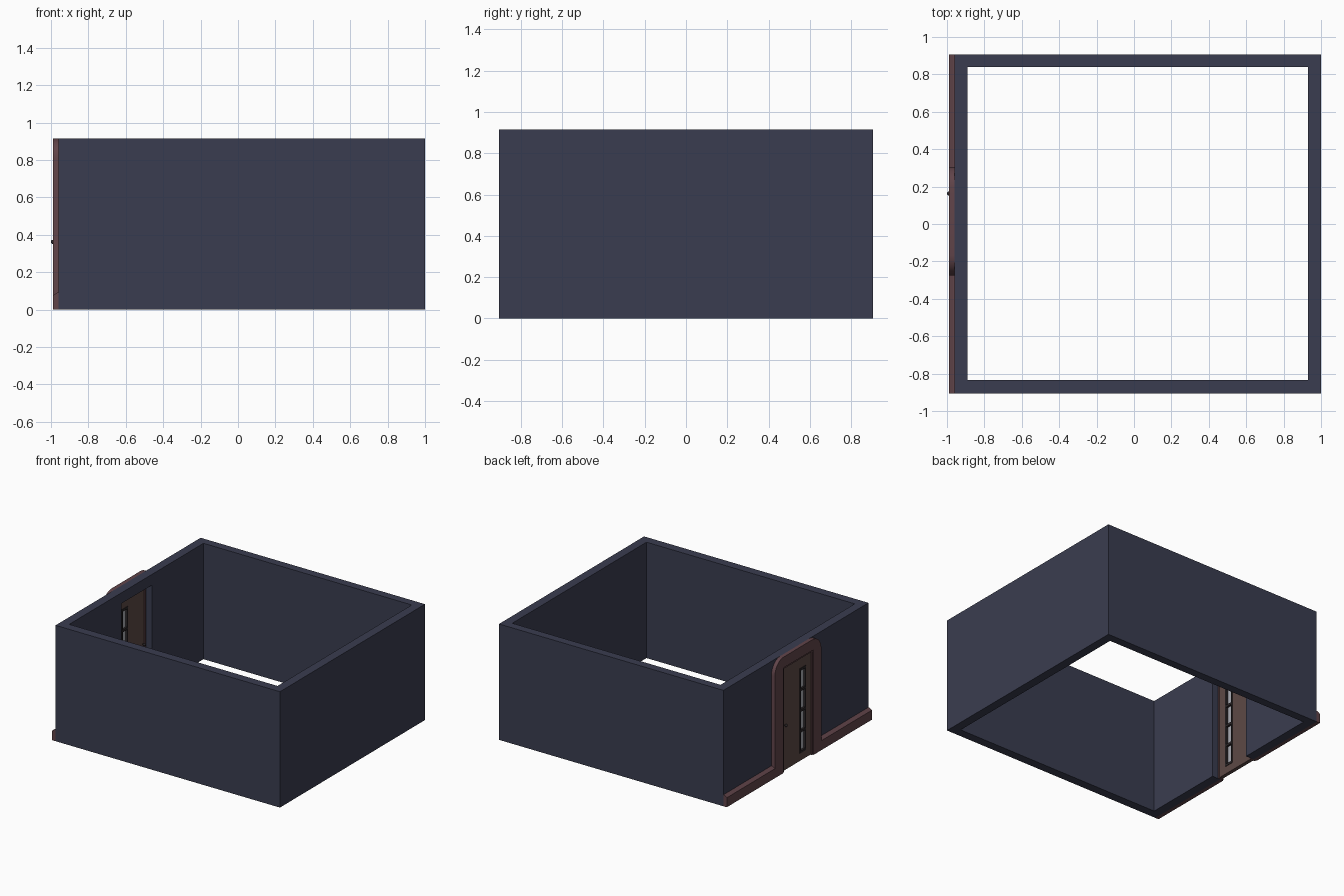
import bpy, bmesh, math
from mathutils import Matrix

if "Cube" in bpy.data.objects:
    bpy.data.objects.remove(bpy.data.objects["Cube"])


def material(name, rgb):
    m = bpy.data.materials.new(name)
    m.diffuse_color = (*rgb, 1)
    m.use_nodes = True
    m.node_tree.nodes["Principled BSDF"].inputs["Base Color"].default_value = m.diffuse_color
    return m


WALL = material("slate_paint", (0.042, 0.046, 0.08))
TRIM = material("plum_trim", (0.12, 0.058, 0.068))
DOOR = material("brown_door", (0.11, 0.066, 0.06))
DARK = material("dark_metal", (0.025, 0.02, 0.022))
GLASS = material("pane_glass", (0.42, 0.43, 0.47))


def finish(name, bm, mat, bevel=0):
    bmesh.ops.recalc_face_normals(bm, faces=bm.faces)
    me = bpy.data.meshes.new(name)
    bm.to_mesh(me)
    bm.free()
    ob = bpy.data.objects.new(name, me)
    bpy.context.collection.objects.link(ob)
    me.materials.append(mat)
    if bevel:
        mod = ob.modifiers.new("bevel", "BEVEL")
        mod.width, mod.segments = bevel, 1
        mod.limit_method, mod.angle_limit = "ANGLE", math.radians(40)
    return ob


def prism(name, pts, x0, x1, mat, bevel=0):
    """Extrude a (y, z) outline from x0 to x1."""
    bm = bmesh.new()
    f = bm.faces.new([bm.verts.new((x0, y, z)) for y, z in pts])
    new = bmesh.ops.extrude_face_region(bm, geom=[f])["geom"]
    bmesh.ops.translate(bm, vec=(x1 - x0, 0, 0),
                        verts=[v for v in new if isinstance(v, bmesh.types.BMVert)])
    return finish(name, bm, mat, bevel)


def box(name, x, y, z, mat, bevel=0):
    return prism(name, [(y[0], z[0]), (y[1], z[0]), (y[1], z[1]), (y[0], z[1])],
                 x[0], x[1], mat, bevel)


H = 0.915
Y0, Y1, ZT = -0.18, 0.195, 0.83      # door opening
XW = -0.96                           # outer face of the door wall

# Four walls as one open shell, door opening and room cut out
walls = box("walls", (XW, 1.0), (-0.905, 0.905), (0, H), WALL)
room = box("room_cutter", (-0.89, 0.93), (-0.835, 0.84), (-0.1, 1.1), WALL)
hole = box("door_cutter", (-1.1, -0.8), (Y0, Y1), (-0.1, ZT), WALL)
for cutter in (room, hole):
    mod = walls.modifiers.new("cut", "BOOLEAN")
    mod.operation, mod.solver, mod.object = "DIFFERENCE", "EXACT", cutter
    cutter.hide_render = True
    cutter.hide_set(True)

# Door surround with rounded upper corners
A0, A1, R = -0.275, 0.305, 0.11
outline = [(Y1, 0), (A1, 0)]
for cy, start in ((A1 - R, 0), (A0 + R, 90)):
    for i in range(9):
        a = math.radians(start + 90 * i / 8)
        outline.append((cy + R * math.cos(a), H - R + R * math.sin(a)))
outline += [(A0, 0), (Y0, 0), (Y0, ZT), (Y1, ZT)]
surround = prism("door_surround", outline, -0.99, XW, TRIM)
bpy.context.view_layer.objects.active = surround
surround.select_set(True)
bpy.ops.object.shade_smooth_by_angle(angle=math.radians(30))

# Skirting on both sides of the door, with a sloped top edge
skirt = [(XW, 0), (-0.99, 0), (-0.99, 0.075), (-0.968, 0.09), (XW, 0.09)]
for side, a, b in (("front", -0.905, A0), ("back", A1, 0.905)):
    bm = bmesh.new()
    f = bm.faces.new([bm.verts.new((x, a, z)) for x, z in skirt])
    new = bmesh.ops.extrude_face_region(bm, geom=[f])["geom"]
    bmesh.ops.translate(bm, vec=(0, b - a, 0),
                        verts=[v for v in new if isinstance(v, bmesh.types.BMVert)])
    finish("skirting_" + side, bm, TRIM)

# Door lining just inside the opening
T = 0.014
prism("door_lining", [(Y1 - T, 0), (Y1, 0), (Y1, ZT), (Y0, ZT), (Y0, 0), (Y0 + T, 0),
                      (Y0 + T, ZT - T), (Y1 - T, ZT - T)], -0.983, -0.94, TRIM)

# Door leaf built around a tall window strip
DX = (-0.975, -0.946)
D0, D1, DT = Y0 + T, Y1 - T, ZT - T
G0, G1, GB, GT = -0.1, -0.025, 0.065, 0.735
box("door_wide_stile", DX, (G1, D1), (0.005, DT), DOOR)
box("door_narrow_stile", DX, (D0, G0), (0.005, DT), DOOR)
box("door_top_rail", DX, (G0, G1), (GT, DT), DOOR)
box("door_bottom_rail", DX, (G0, G1), (0.005, GB), DOOR)
box("window_glass", (-0.963, -0.958), (G0, G1), (GB, GT), GLASS)

# Dark window frame and glazing bars
FX, FW = (-0.979, -0.942), 0.01
for i, y in enumerate((G0, G1 - FW)):
    box(f"window_side_{i}", FX, (y, y + FW), (GB, GT), DARK)
for i in range(5):
    z = GB + (GT - GB - 0.018) * i / 4
    box(f"window_bar_{i}", FX, (G0 + FW, G1 - FW), (z, z + 0.018), DARK)

# Knob on each face of the door
for side, x, s in (("outer", DX[0], -1), ("inner", DX[1], 1)):
    bm = bmesh.new()
    bmesh.ops.create_cone(bm, cap_ends=True, segments=12, radius1=0.005, radius2=0.005, depth=0.02,
                          matrix=Matrix.Translation((x + s * 0.007, 0.163, 0.362))
                          @ Matrix.Rotation(math.pi / 2, 4, "Y"))
    bmesh.ops.create_uvsphere(bm, u_segments=12, v_segments=8, radius=0.011,
                              matrix=Matrix.Translation((x + s * 0.0145, 0.163, 0.362)))
    for f in bm.faces:
        f.smooth = True
    finish("knob_" + side, bm, DARK)
